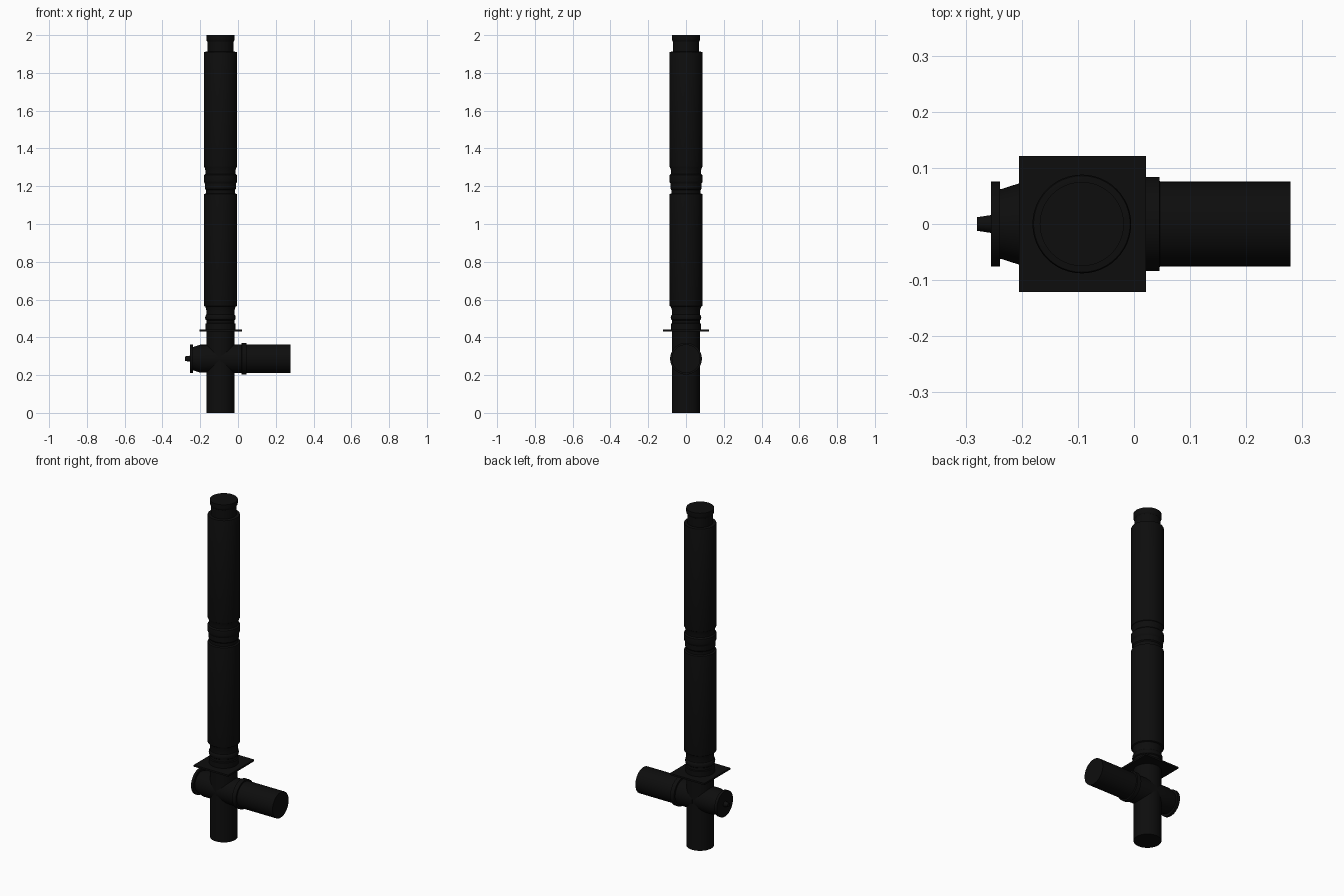
import bpy, bmesh, math
from mathutils import Matrix

if "Cube" in bpy.data.objects:
    bpy.data.objects.remove(bpy.data.objects["Cube"])

AX = -0.093      # x of the vertical flue axis
HZ = 0.287       # height of the horizontal branch axis
SIDES = 48

black = bpy.data.materials.new("black_steel")
black.diffuse_color = (0.004, 0.004, 0.004, 1)
black.use_nodes = True
black.node_tree.nodes["Principled BSDF"].inputs["Base Color"].default_value = black.diffuse_color


def finish(ob, smooth=True):
    ob.data.materials.append(black)
    bpy.ops.object.select_all(action='DESELECT')
    bpy.context.view_layer.objects.active = ob
    ob.select_set(True)
    if smooth:
        bpy.ops.object.shade_smooth_by_angle(angle=math.radians(30))


def lathe(name, profile, horizontal=False):
    """Revolve (radius, position) pairs about the flue or branch axis; ends capped."""
    bm = bmesh.new()
    rings = []
    for r, t in profile:
        rings.append([bm.verts.new((r * math.cos(2 * math.pi * i / SIDES),
                                    r * math.sin(2 * math.pi * i / SIDES), t))
                      for i in range(SIDES)])
    for a, b in zip(rings, rings[1:]):
        for i in range(SIDES):
            j = (i + 1) % SIDES
            bm.faces.new((a[i], a[j], b[j], b[i]))
    bm.faces.new(rings[0][::-1])
    bm.faces.new(rings[-1])
    if horizontal:
        bm.transform(Matrix.Translation((0, 0, HZ)) @ Matrix.Rotation(math.pi / 2, 4, 'Y'))
    else:
        bm.transform(Matrix.Translation((AX, 0, 0)))
    bmesh.ops.recalc_face_normals(bm, faces=bm.faces)
    me = bpy.data.meshes.new(name)
    bm.to_mesh(me)
    bm.free()
    ob = bpy.data.objects.new(name, me)
    bpy.context.collection.objects.link(ob)
    finish(ob)


# Lower pipe passing through the tee
lathe("lower_pipe", [(0.074, 0), (0.074, 0.432)])

# Beaded connector above the plate
lathe("lower_connector", [(0.079, 0.438), (0.079, 0.472), (0.074, 0.475), (0.074, 0.490),
                          (0.079, 0.494), (0.081, 0.503), (0.079, 0.515), (0.075, 0.520),
                          (0.075, 0.545), (0.080, 0.562)])

# Two insulated outer sections
lathe("lower_insulated_section", [(0.080, 0.562), (0.087, 0.566), (0.088, 0.570),
                                  (0.088, 1.152), (0.087, 1.158), (0.077, 1.162)])
lathe("middle_connector", [(0.077, 1.155), (0.077, 1.180), (0.082, 1.186), (0.082, 1.214),
                           (0.087, 1.222), (0.088, 1.230), (0.088, 1.253), (0.087, 1.259),
                           (0.080, 1.266), (0.080, 1.285), (0.085, 1.302)])
lathe("upper_insulated_section", [(0.080, 1.298), (0.087, 1.303), (0.088, 1.308),
                                  (0.088, 1.905), (0.086, 1.911), (0.069, 1.913)])

# Top spigot with rolled rim
lathe("top_spigot", [(0.069, 1.905), (0.069, 1.965), (0.074, 1.972),
                     (0.075, 1.978), (0.075, 2.0)])

# Horizontal branch with collar
lathe("branch_pipe", [(0.0755, AX), (0.0755, 0.279)], True)
lathe("branch_collar", [(0.0755, 0.018), (0.084, 0.020), (0.084, 0.045), (0.0755, 0.046)], True)

# Inspection cap on the other side, with pull knob
lathe("cap_neck", [(0.074, AX), (0.074, -0.200), (0.062, -0.237), (0.062, -0.241)], True)
lathe("cap_flange", [(0.0755, -0.239), (0.0755, -0.255)], True)
lathe("cap_knob", [(0.016, -0.254), (0.012, -0.280)], True)

# Square ceiling plate
bpy.ops.mesh.primitive_cube_add(size=1, location=(-0.092, 0, 0.436))
plate = bpy.context.object
plate.name = "ceiling_plate"
plate.scale = (0.226, 0.243, 0.010)
finish(plate, False)
